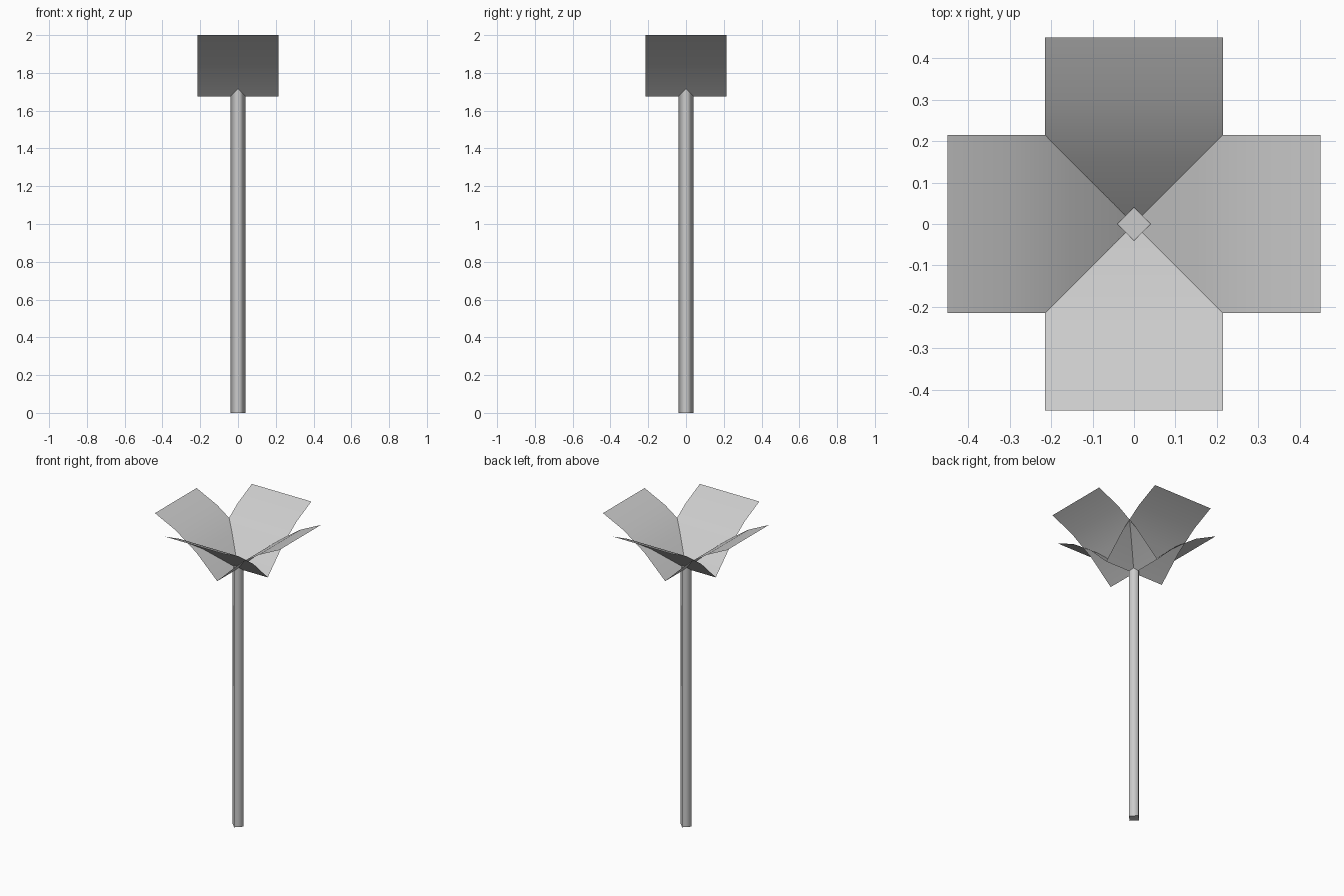
import bpy, bmesh, math
from mathutils import Matrix

if "Cube" in bpy.data.objects:
    bpy.data.objects.remove(bpy.data.objects["Cube"])


def finish(bm, name):
    mesh = bpy.data.meshes.new(name)
    bm.to_mesh(mesh)
    bm.free()
    obj = bpy.data.objects.new(name, mesh)
    bpy.context.collection.objects.link(obj)
    return obj


# stem: four-sided post with its corners on the axes, smooth sides, flat caps
TOP = 1.72
bm = bmesh.new()
bmesh.ops.create_cone(bm, cap_ends=True, segments=4, radius1=0.04, radius2=0.04,
                      depth=TOP, matrix=Matrix.Translation((0, 0, TOP / 2)))
# align the corners with x and y
for v in bm.verts:
    a = round(math.atan2(v.co.y, v.co.x) / (math.pi / 4)) * math.pi / 4
    if abs(math.sin(2 * a)) > 0.5:
        a += math.pi / 4
    v.co.x, v.co.y = 0.04 * math.cos(a), 0.04 * math.sin(a)
for f in bm.faces:
    f.smooth = abs(f.normal.z) < 0.5
finish(bm, "stem")

# leaves: four thin arched strips rising outward and crossing at the stem
PROFILE = [(0, 1.676), (0.15, 1.822), (0.30, 1.928), (0.45, 2.0)]
HALF_WIDTH = 0.215


def leaf(name, angle):
    bm = bmesh.new()
    rows = [[bm.verts.new((x, s * HALF_WIDTH, z)) for s in (-1, 1)] for x, z in PROFILE]
    for (a, b), (c, d) in zip(rows, rows[1:]):
        bm.faces.new((a, c, d, b)).smooth = True
    bm.transform(Matrix.Rotation(angle, 4, 'Z'))
    finish(bm, name)


for i, side in enumerate(("right", "back", "left", "front")):
    leaf(side + "_leaf", i * math.pi / 2)
